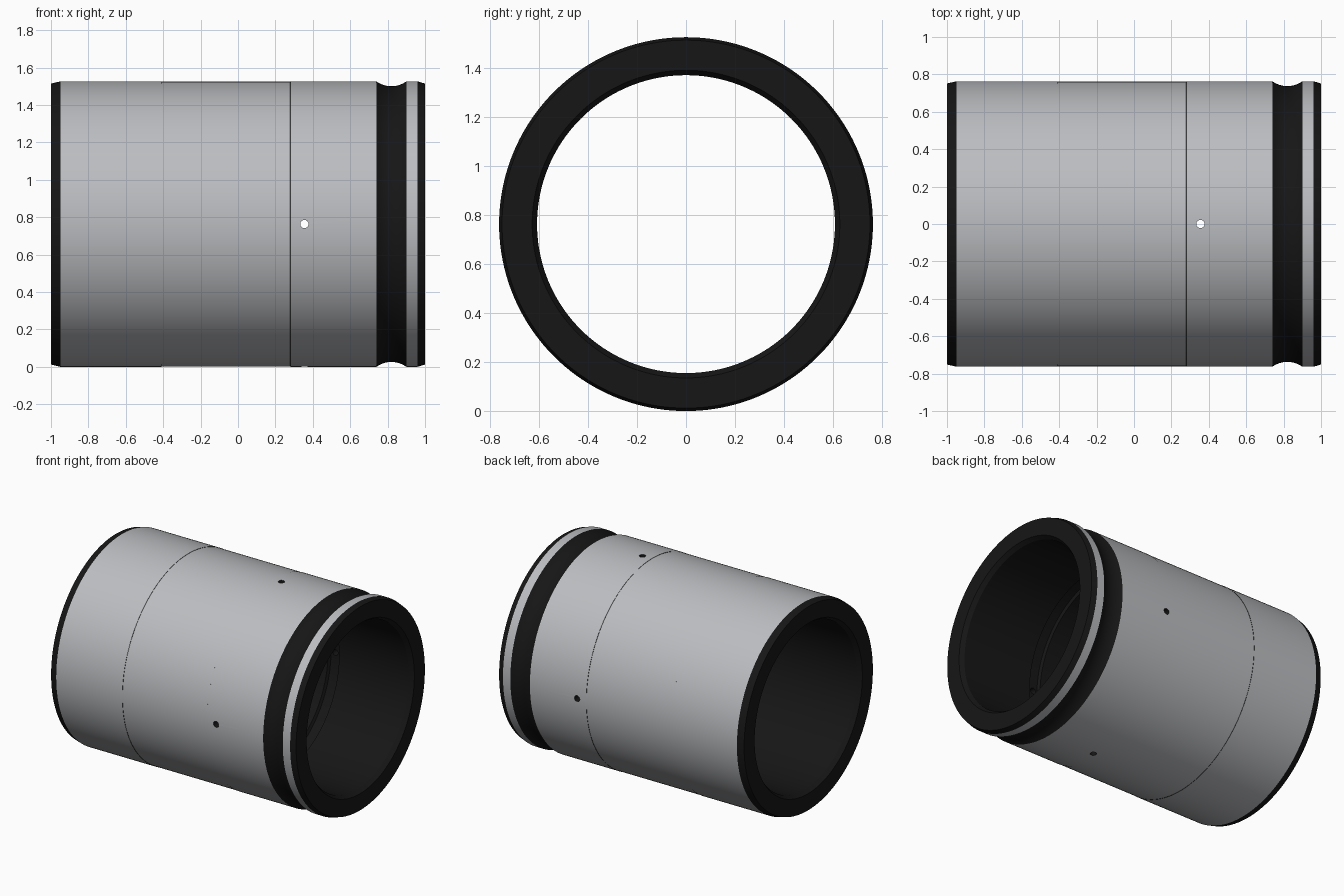
import bpy, bmesh, math
from mathutils import Matrix

if "Cube" in bpy.data.objects:
    bpy.data.objects.remove(bpy.data.objects["Cube"])

R, BORE, CZ, SEG = 0.763, 0.608, 0.763, 160

black = bpy.data.materials.new("black")
black.diffuse_color = (0.008, 0.008, 0.008, 1)
black.use_nodes = True
black.node_tree.nodes["Principled BSDF"].inputs["Base Color"].default_value = black.diffuse_color
grey = bpy.data.materials.new("grey")
grey.diffuse_color = (0.5, 0.51, 0.53, 1)
grey.use_nodes = True
grey.node_tree.nodes["Principled BSDF"].inputs["Base Color"].default_value = grey.diffuse_color

# Retaining groove: shallow circular arc cut in the outer wall
g0, g1, depth, n = 0.74, 0.90, 0.026, 12
half = (g1 - g0) / 2
rad = (half ** 2 + depth ** 2) / (2 * depth)
a = math.asin(half / rad)
groove = []
for i in range(n + 1):
    t = -a + 2 * a * i / n
    groove.append(((g0 + g1) / 2 + rad * math.sin(t),
                   R - depth + rad * (1 - math.cos(t)), 1 if i < n else 0))

# Closed section: (x, radius, 1 if the band after this point is black)
profile = [(-1, 0.751, 1), (-0.95, R, 0),
           (-0.41, R, 1), (-0.409, R - 0.0015, 0), (0.279, R - 0.0015, 1), (0.28, R, 0)]
profile += groove
profile += [(0.96, R, 1), (1, 0.751, 1),
            # bore with chamfered mouths and an inner oil groove
            (1, BORE + 0.02, 1), (0.97, BORE, 1),
            (0.40, BORE, 1), (0.39, BORE + 0.02, 1), (0.32, BORE + 0.02, 1), (0.31, BORE, 1),
            (-0.97, BORE, 1), (-1, BORE + 0.02, 1)]


def lathe(name, pts):
    bm = bmesh.new()
    rings = []
    for k in range(SEG):
        c, s = math.cos(2 * math.pi * k / SEG), math.sin(2 * math.pi * k / SEG)
        rings.append([bm.verts.new((x, r * c, CZ + r * s)) for x, r, _ in pts])
    m = len(pts)
    for k in range(SEG):
        p, q = rings[k], rings[(k + 1) % SEG]
        for i in range(m):
            j = (i + 1) % m
            f = bm.faces.new((p[i], p[j], q[j], q[i]))
            f.material_index = pts[i][2]
    bmesh.ops.recalc_face_normals(bm, faces=bm.faces)
    return finish(name, bm, [grey, black])


def finish(name, bm, mats):
    me = bpy.data.meshes.new(name)
    bm.to_mesh(me)
    bm.free()
    for mt in mats:
        me.materials.append(mt)
    ob = bpy.data.objects.new(name, me)
    bpy.context.collection.objects.link(ob)
    return ob


bushing = lathe("bushing", profile)

# Four radial oil holes
bm = bmesh.new()
for k in range(4):
    ang = k * math.pi / 2
    M = (Matrix.Translation((0.355, 0, CZ)) @ Matrix.Rotation(ang, 4, 'X')
         @ Matrix.Translation((0, 0, 0.7)))
    bmesh.ops.create_cone(bm, cap_ends=True, segments=24, radius1=0.022,
                          radius2=0.022, depth=0.4, matrix=M)
for f in bm.faces:
    f.material_index = 1
cutter = finish("hole_cutter", bm, [grey, black])
cutter.hide_render = True

mod = bushing.modifiers.new("oil_holes", 'BOOLEAN')
mod.operation, mod.solver, mod.object = 'DIFFERENCE', 'EXACT', cutter
bpy.context.view_layer.objects.active = bushing
cutter.select_set(False)
bushing.select_set(True)
bpy.ops.object.modifier_apply(modifier=mod.name)
bpy.data.objects.remove(cutter, do_unlink=True)
bpy.ops.object.shade_smooth_by_angle(angle=math.radians(9))
